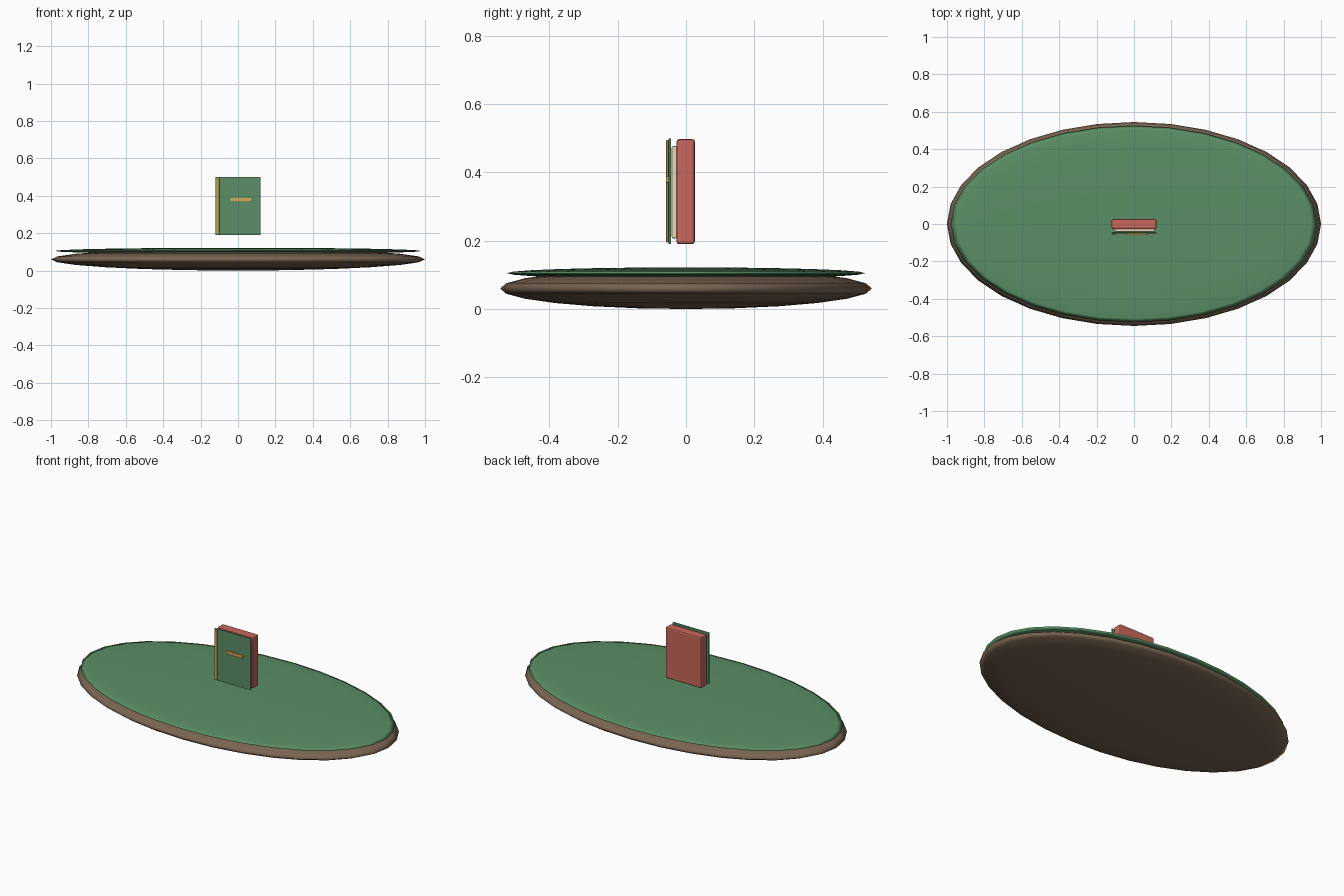
import bpy
import bmesh

if "Cube" in bpy.data.objects:
    bpy.data.objects.remove(bpy.data.objects["Cube"])


def material(name, rgb):
    # sRGB 0-255 to linear
    lin = [((c / 255 + 0.055) / 1.055) ** 2.4 for c in rgb]
    m = bpy.data.materials.new(name)
    m.diffuse_color = (*lin, 1)
    m.use_nodes = True
    m.node_tree.nodes["Principled BSDF"].inputs["Base Color"].default_value = m.diffuse_color
    return m


GREEN = material("meadow green", (91, 143, 102))
COVER = material("cover green", (91, 143, 102))
BROWN = material("earth brown", (122, 101, 82))
RED = material("brick red", (200, 104, 93))
CREAM = material("paper cream", (236, 222, 190))
GOLD = material("gold", (214, 166, 82))


def finish(name, bm, mat):
    mesh = bpy.data.meshes.new(name)
    bm.to_mesh(mesh)
    bm.free()
    mesh.materials.append(mat)
    ob = bpy.data.objects.new(name, mesh)
    bpy.context.collection.objects.link(ob)
    return ob


def disc(name, mat, radii, z):
    """Smooth flattened sphere."""
    bm = bmesh.new()
    bmesh.ops.create_uvsphere(bm, u_segments=32, v_segments=12, radius=1)
    bmesh.ops.scale(bm, vec=radii, verts=bm.verts)
    bmesh.ops.translate(bm, vec=(0, 0, z), verts=bm.verts)
    for f in bm.faces:
        f.smooth = True
    return finish(name, bm, mat)


def box(name, mat, x, y, z, bevel=0.0):
    """Box from (min, max) ranges with optional rounded edges."""
    bm = bmesh.new()
    bmesh.ops.create_cube(bm, size=1)
    bmesh.ops.scale(bm, vec=[r[1] - r[0] for r in (x, y, z)], verts=bm.verts)
    bmesh.ops.translate(bm, vec=[(r[0] + r[1]) / 2 for r in (x, y, z)], verts=bm.verts)
    ob = finish(name, bm, mat)
    if bevel:
        mod = ob.modifiers.new("rounded edges", "BEVEL")
        mod.width = bevel
        mod.segments = 2
    return ob


# Oval ground
disc("earth_base", BROWN, (1.0, 0.545, 0.06), 0.06)
disc("grass_top", GREEN, (0.98, 0.525, 0.017), 0.105)

# Floating book
box("book_back", RED, (-0.12, 0.12), (-0.028, 0.026), (0.19, 0.498), 0.008)
box("book_pages", CREAM, (-0.102, 0.112), (-0.042, -0.026), (0.207, 0.477), 0.004)
box("front_cover", COVER, (-0.12, 0.12), (-0.051, -0.044), (0.19, 0.5), 0.002)
box("spine_strip", GOLD, (-0.115, -0.1), (-0.058, -0.052), (0.195, 0.495), 0.001)
box("cover_bar", GOLD, (-0.04, 0.072), (-0.059, -0.05), (0.369, 0.389), 0.003)
